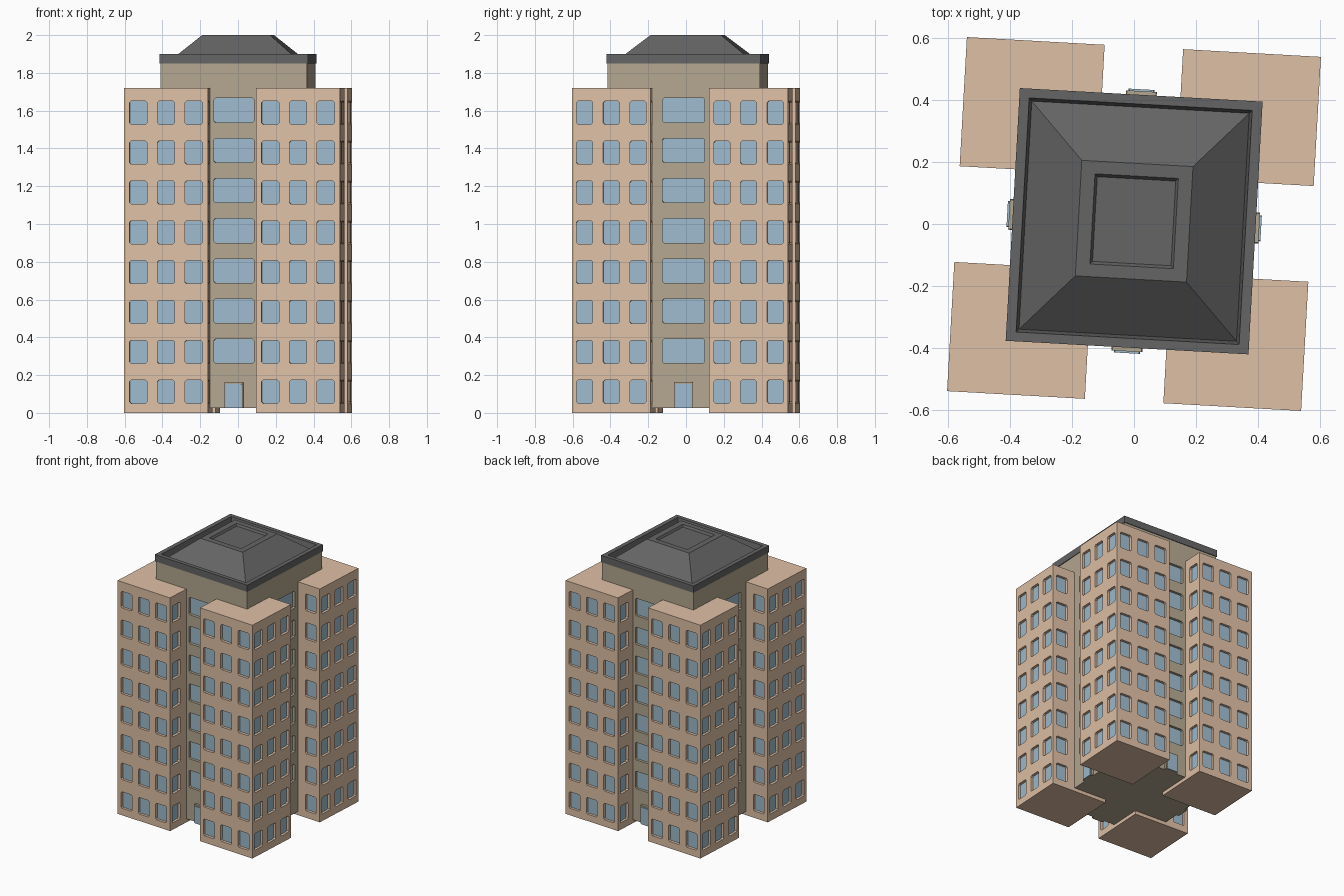
import bpy, bmesh, math
from mathutils import Vector

if "Cube" in bpy.data.objects:
    bpy.data.objects.remove(bpy.data.objects["Cube"])

TURN = math.radians(-3.2)      # the whole tower is turned slightly
CY = 0.009                     # core sits a touch towards the back


def material(name, rgb):
    m = bpy.data.materials.new(name)
    m.diffuse_color = (*rgb, 1)
    m.use_nodes = True
    m.node_tree.nodes["Principled BSDF"].inputs["Base Color"].default_value = m.diffuse_color
    return m


STONE = material("sand_wall", (0.74, 0.53, 0.38))
CORE = material("core_wall", (0.46, 0.39, 0.28))
GLASS = material("glass", (0.34, 0.50, 0.61))
ROOF = material("roof_grey", (0.13, 0.13, 0.13))


def finish(bm, name, mat):
    bmesh.ops.recalc_face_normals(bm, faces=bm.faces)
    me = bpy.data.meshes.new(name)
    bm.to_mesh(me)
    bm.free()
    me.materials.append(mat)
    ob = bpy.data.objects.new(name, me)
    ob.rotation_euler.z = TURN
    bpy.context.collection.objects.link(ob)
    return ob


def rings(bm, levels, cx=0, cy=0):
    """Stack of rectangles (half x, half y, z) skinned into a closed solid."""
    loops = [[bm.verts.new((cx + sx * a, cy + sy * b, z))
              for sx, sy in ((-1, -1), (1, -1), (1, 1), (-1, 1))]
             for a, b, z in levels]
    for lo, hi in zip(loops, loops[1:]):
        for i in range(4):
            j = (i + 1) % 4
            bm.faces.new((lo[i], lo[j], hi[j], hi[i]))
    bm.faces.new(loops[0][::-1])
    bm.faces.new(loops[-1])


def pane(bm, p, n, w, h, d0, d1, c=0.008):
    """Clipped-corner panel on a wall at p, from depth d0 to d1 along n."""
    p, n = Vector(p), Vector(n)
    t = Vector((0, 0, 1)).cross(n)
    a, b = w / 2, h / 2
    outline = [(a - c, -b), (a, -b + c), (a, b - c), (a - c, b),
               (-a + c, b), (-a, b - c), (-a, -b + c), (-a + c, -b)]
    ends = [[bm.verts.new(p + t * u + Vector((0, 0, v)) + n * d) for u, v in outline]
            for d in (d0, d1)]
    for i in range(8):
        j = (i + 1) % 8
        bm.faces.new((ends[0][i], ends[0][j], ends[1][j], ends[1][i]))
    bm.faces.new(ends[0][::-1])
    bm.faces.new(ends[1])


def wall_with_windows(name, body, mat, windows, depth=0.02):
    """Cut recesses into a body and set glass at the back of them."""
    wall = finish(body, name, mat)
    cut, glass = bmesh.new(), bmesh.new()
    for p, n, w, h in windows:
        pane(cut, p, n, w, h, -depth, 0.02)
        pane(glass, p, n, w, h, -depth - 0.004, -depth + 0.001)
    cutter = finish(cut, name + "_cutter", mat)
    cutter.hide_render = True
    mod = wall.modifiers.new("recesses", 'BOOLEAN')
    mod.operation = 'DIFFERENCE'
    mod.solver = 'EXACT'
    mod.object = cutter
    bpy.context.view_layer.objects.active = wall
    bpy.ops.object.modifier_apply(modifier=mod.name)
    bpy.data.objects.remove(cutter)
    finish(glass, name + "_glass", GLASS)


# Four corner blocks, windows on the outer faces and the open strip of inner faces
X0, X1, Y0, Y1 = 0.127, 0.573, 0.155, 0.573
MX, MY = (X0 + X1) / 2, (Y0 + Y1) / 2
for sx, side in ((-1, "left"), (1, "right")):
    for sy, end in ((-1, "front"), (1, "back")):
        body = bmesh.new()
        rings(body, [(MX - X0, MY - Y0, 0), (MX - X0, MY - Y0, 1.72)], sx * MX, sy * MY)
        wins = []
        for r in range(8):
            z = 0.112 + 0.211 * r
            for k in (-1, 0, 1):
                wins.append(((sx * (MX + 0.147 * k), sy * Y1, z), (0, sy, 0), 0.092, 0.122))
                wins.append(((sx * X1, sy * (MY + 0.1415 * k), z), (sx, 0, 0), 0.086, 0.122))
            wins.append(((sx * (MX + 0.147), sy * Y0, z), (0, -sy, 0), 0.092, 0.122))
            wins.append(((sx * X0, sy * (MY + 0.1415), z), (-sx, 0, 0), 0.086, 0.122))
        wall_with_windows(f"{end}_{side}_block", body, STONE, wins)

# Central core with one wide window per floor on each side
HX, HY = 0.388, 0.404
sides = [((0, s, 0), (0, CY + s * HY), 0.212) for s in (-1, 1)]
sides += [((s, 0, 0), (s * HX, CY), 0.224) for s in (-1, 1)]
body = bmesh.new()
rings(body, [(HX, HY, 0.026), (HX, HY, 1.855)], 0, CY)
wins = [((*p, 0.327 + 0.2125 * r), n, w, 0.128)
        for n, p, w in sides for r in range(7)]
wall_with_windows("core", body, CORE, wins)

# Doors with frames on all four sides
frames, doors = bmesh.new(), bmesh.new()
for n, p, w in sides:
    pane(frames, (*p, 0.095), n, 0.1, 0.138, -0.01, 0.017, 0.003)
    pane(doors, (*p, 0.09), n, 0.084, 0.126, -0.01, 0.023, 0.003)
finish(frames, "door_frames", CORE)
finish(doors, "doors", GLASS)

# Roof: parapet, gutter, hipped slope and shallow sunken top
roof = bmesh.new()
rings(roof, [(0.393, 0.409, 1.85), (0.393, 0.409, 1.90), (0.361, 0.379, 1.90),
             (0.352, 0.369, 1.856), (0.18, 0.187, 2.0), (0.135, 0.146, 2.0),
             (0.127, 0.137, 1.985)], 0, CY)
finish(roof, "roof", ROOF)
